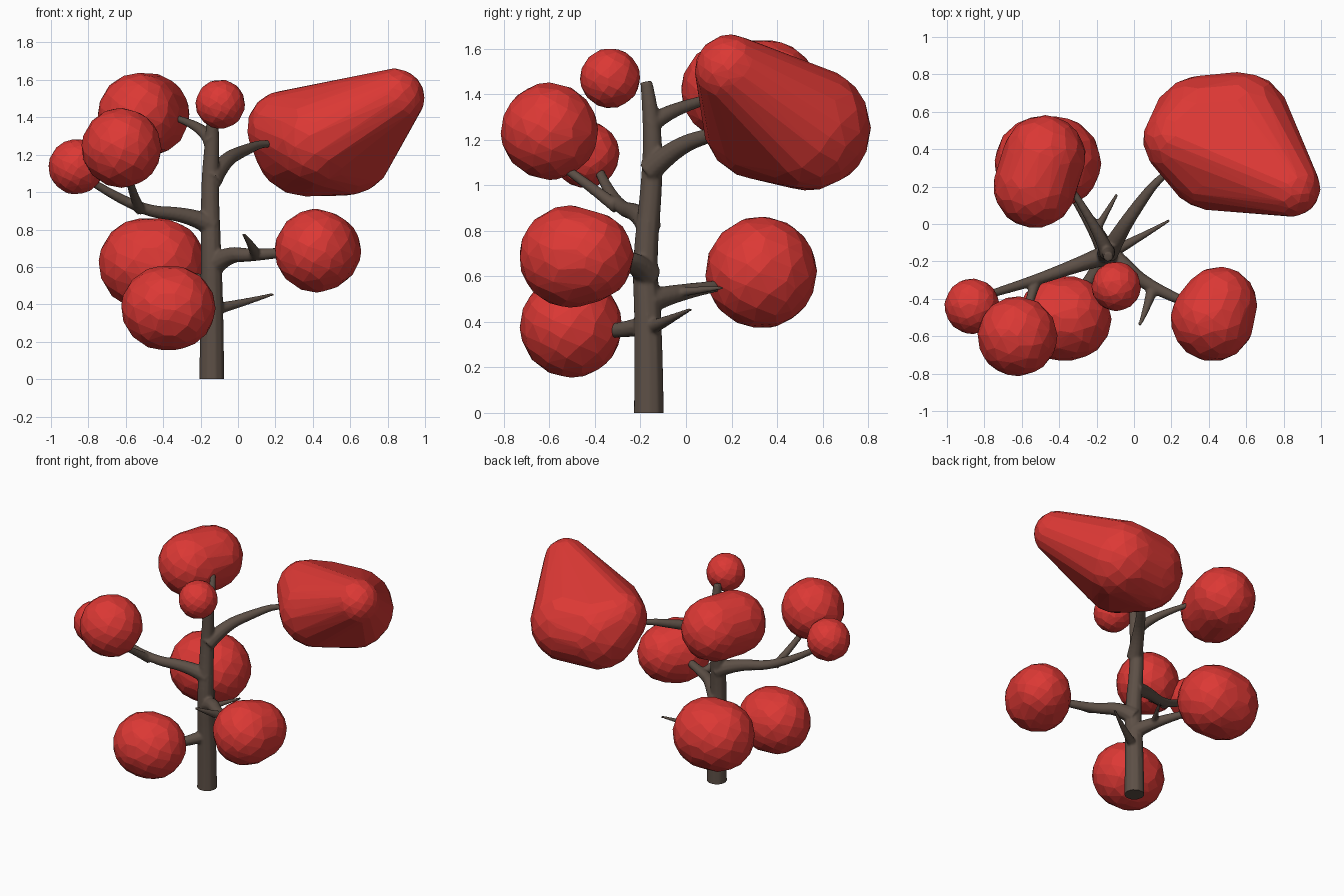
import bpy, bmesh, math, random
from mathutils import Vector

if "Cube" in bpy.data.objects:
    bpy.data.objects.remove(bpy.data.objects["Cube"])

random.seed(4)


def material(name, color):
    m = bpy.data.materials.new(name)
    m.diffuse_color = (*color, 1)
    m.use_nodes = True
    m.node_tree.nodes["Principled BSDF"].inputs["Base Color"].default_value = m.diffuse_color
    return m


BARK = material("bark", (0.11, 0.08, 0.062))
RED = material("red_leaves", (0.72, 0.04, 0.035))


def add_object(name, bm, mat):
    mesh = bpy.data.meshes.new(name)
    bm.to_mesh(mesh)
    bm.free()
    mesh.materials.append(mat)
    ob = bpy.data.objects.new(name, mesh)
    bpy.context.collection.objects.link(ob)
    return ob


def leaf_clump(name, *balls, n=110):
    """Faceted clump: convex hull around one or more balls (x, y, z, radius)."""
    bm = bmesh.new()
    for x, y, z, r in balls:
        for i in range(n):
            h = 1 - 2 * (i + 0.5) / n
            a = i * 2.39996 + random.uniform(-0.13, 0.13)
            h = max(-1, min(1, h + random.uniform(-0.02, 0.02)))
            s = math.sqrt(1 - h * h)
            bm.verts.new(Vector((x, y, z)) + r * 1.01 * Vector((s * math.cos(a), s * math.sin(a), h)))
    bmesh.ops.convex_hull(bm, input=bm.verts)
    bmesh.ops.delete(bm, geom=[v for v in bm.verts if not v.link_faces], context='VERTS')
    bmesh.ops.recalc_face_normals(bm, faces=bm.faces)
    return add_object(name, bm, RED)


# Leaf clumps
leaf_clump("leaves_top", (-.095, -.333, 1.47, .131))
leaf_clump("leaves_upper_back_left", (-.53, .2, 1.415, .22), (-.48, .36, 1.415, .22))
leaf_clump("leaves_upper_front_left", (-.623, -.6, 1.237, .212))
leaf_clump("leaves_far_left", (-.865, -.44, 1.135, .147))
leaf_clump("leaves_low_front", (-.4, -.505, .38, .223), (-.345, -.505, .38, .223))
leaf_clump("leaves_right", (.42, -.51, .687, .222), (.457, -.43, .687, .2))
leaf_clump("leaves_low_back", (-.5, .33, .617, .243), (-.42, .33, .617, .243))
leaf_clump("leaves_big_right", (.84, .195, 1.505, .155), (.25, .45, 1.34, .2), (.57, .54, 1.25, .27),
           (.36, .52, 1.25, .27), (.42, .33, 1.28, .255))

# Trunk and branch paths, each a tapering tube
curve = bpy.data.curves.new("limb_paths", 'CURVE')
curve.dimensions = '3D'
curve.bevel_depth = 1.0
curve.bevel_resolution = 3
curve.use_fill_caps = True


def limb(r0, r1, *pts, power=1.3):
    """Tube from radius r0 to r1; a bare number as first point is a height on the trunk."""
    pts = [p if isinstance(p, tuple) else (-.14, -.163, p) for p in pts]
    sp = curve.splines.new('NURBS')
    sp.points.add(len(pts) - 1)
    for i, (p, co) in enumerate(zip(sp.points, pts)):
        p.co = (*co, 1)
        p.radius = r1 + (r0 - r1) * (1 - i / (len(pts) - 1)) ** power
    sp.order_u = 3
    sp.use_endpoint_u = True
    sp.resolution_u = 6


# trunk
limb(.069, .027, -.06, .4, (-.143, -.185, .65), (-.152, -.145, 1.05), (-.135, -.15, 1.3),
     (-.138, -.175, 1.455), power=.75)
# upper right, upper back left
limb(.055, .014, 1.06, (-.08, -.05, 1.17), (.05, .14, 1.23), (.14, .25, 1.265), (.25, .33, 1.255))
limb(.045, .018, 1.26, (-.17, -.07, 1.345), (-.33, .18, 1.395))
# long left limb and its fork
limb(.058, .02, .82, (-.25, -.2, .88), (-.55, -.31, .9), (-.82, -.39, 1.08))
limb(.03, .02, (-.52, -.3, .9), (-.56, -.4, .98), (-.585, -.54, 1.08))
# right limb and its twig
limb(.062, .026, .6, (-.06, -.22, .67), (.07, -.33, .66), (.28, -.42, .68))
limb(.034, .01, (.1, -.34, .66), (.07, -.45, .72), (.03, -.54, .775))
# low back limb and its twig
limb(.058, .022, .49, (-.19, -.05, .53), (-.35, .19, .565))
limb(.024, .009, (-.2, -.03, .53), (-.09, .16, .55))
# low front limb, low right twig
limb(.046, .026, .39, (-.22, -.28, .355), (-.33, -.42, .36))
limb(.036, .009, .37, (.02, -.08, .405), (.19, .02, .455))

paths = bpy.data.objects.new("limb_paths", curve)
bpy.context.collection.objects.link(paths)

# Fuse the limbs into one organic skin
dg = bpy.context.evaluated_depsgraph_get()
bm = bmesh.new()
bm.from_mesh(bpy.data.meshes.new_from_object(paths.evaluated_get(dg)))
bpy.data.objects.remove(paths)
bmesh.ops.remove_doubles(bm, verts=bm.verts, dist=1e-5)
bmesh.ops.recalc_face_normals(bm, faces=bm.faces)
tree = add_object("trunk_and_branches", bm, BARK)
rm = tree.modifiers.new("fuse", 'REMESH')
rm.mode = 'VOXEL'
rm.voxel_size = 0.008
sm = tree.modifiers.new("soften", 'SMOOTH')
sm.factor = 0.5
sm.iterations = 5

# Cut the base flat on the ground
dg = bpy.context.evaluated_depsgraph_get()
skin = bpy.data.meshes.new_from_object(tree.evaluated_get(dg))
tree.modifiers.clear()
bm = bmesh.new()
bm.from_mesh(skin)
bmesh.ops.bisect_plane(bm, geom=bm.verts[:] + bm.edges[:] + bm.faces[:], dist=1e-5,
                       plane_co=(0, 0, 0), plane_no=(0, 0, 1), clear_inner=True)
bmesh.ops.holes_fill(bm, edges=[e for e in bm.edges if e.is_boundary], sides=0)
bmesh.ops.recalc_face_normals(bm, faces=bm.faces)
for f in bm.faces:
    f.material_index = 0
bm.to_mesh(tree.data)
bm.free()
tree.data.materials.clear()
tree.data.materials.append(BARK)

bpy.context.view_layer.objects.active = tree
tree.select_set(True)
bpy.ops.object.shade_smooth_by_angle(angle=math.radians(50))
